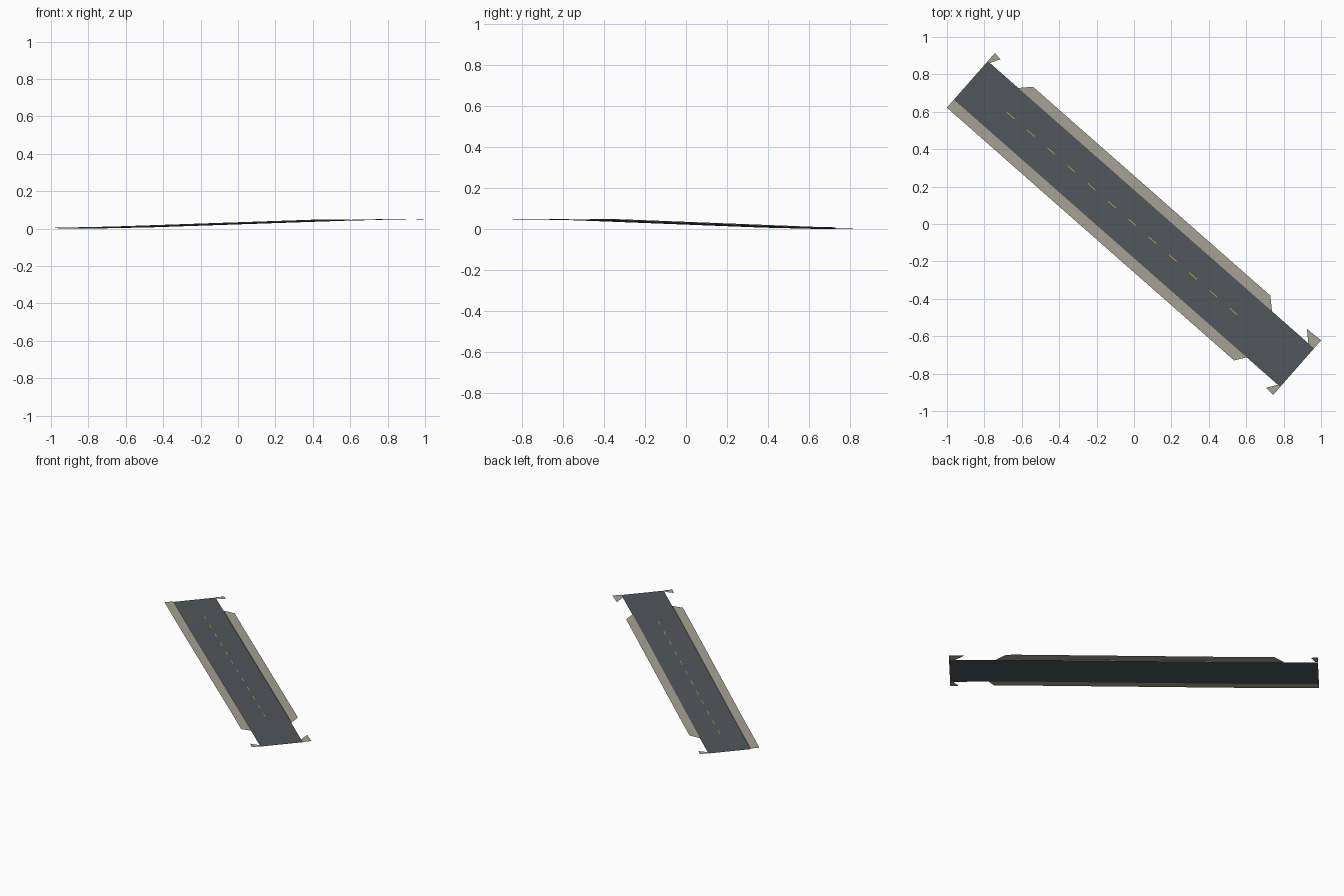
import bpy
from mathutils import Vector

if "Cube" in bpy.data.objects:
    bpy.data.objects.remove(bpy.data.objects["Cube"])

U = Vector((0.7507, -0.6607, 0))    # along the road
V = Vector((0.6607, 0.7507, 0))     # across the road
END, HALF, OUT, CURB = 1.162, 0.137, 0.194, 0.004
GRADE = [(-END, 0.0), (-0.72, 0.007), (0.72, 0.044), (END, 0.048)]


def height(s):
    for (a, za), (b, zb) in zip(GRADE, GRADE[1:]):
        if s <= b:
            return za + (zb - za) * (s - a) / (b - a)
    return GRADE[-1][1]


def point(s, v, lift=0.0):
    return U * s + V * v + Vector((0, 0, height(s) + lift))


def material(name, rgb):
    m = bpy.data.materials.new(name)
    m.diffuse_color = (*rgb, 1)
    m.use_nodes = True
    m.node_tree.nodes["Principled BSDF"].inputs["Base Color"].default_value = m.diffuse_color
    return m


def build(name, polys, mat):
    verts, faces = [], []
    for p in polys:
        faces.append(range(len(verts), len(verts) + len(p)))
        verts += p
    me = bpy.data.meshes.new(name)
    me.from_pydata(verts, [], [list(f) for f in faces])
    me.materials.append(mat)
    ob = bpy.data.objects.new(name, me)
    bpy.context.collection.objects.link(ob)


def upward(poly):
    n = (poly[1] - poly[0]).cross(poly[2] - poly[0])
    return poly if n.z > 0 else poly[::-1]


def strip(s0, s1, v0, v1, lift):
    # quads between two edges, split where the grade changes
    inner = [s0[0], -0.72, 0.72, s1[0]]
    outer = [s0[1], -0.72, 0.72, s1[1]]
    return [upward([point(inner[i], v0, lift), point(inner[i + 1], v0, lift),
                    point(outer[i + 1], v1, lift), point(outer[i], v1, lift)])
            for i in range(3)]


def curb(s0, s1, v):
    # upright kerb face along the road edge
    k = [s0, -0.72, 0.72, s1]
    faces = [[point(a, v), point(b, v), point(b, v, CURB), point(a, v, CURB)]
             for a, b in zip(k, k[1:])]
    return faces if v > 0 else [f[::-1] for f in faces]


asphalt = material("asphalt", (0.085, 0.093, 0.098))
concrete = material("concrete", (0.37, 0.355, 0.30))
paint = material("yellow_paint", (0.55, 0.42, 0.10))

# Sloping carriageway
build("road_surface", strip((-END, -END), (END, END), -HALF, HALF, 0), asphalt)

# Pavements, tapered at the ends
build("pavement_left", strip((-0.945, -0.89), (0.863, 0.80), HALF, OUT, CURB)
      + curb(-0.945, 0.863, HALF), concrete)
build("pavement_right", strip((-END, -END), (0.923, 0.884), -HALF, -OUT, CURB)
      + curb(-END, 0.923, -HALF), concrete)

# Small pavement corners at the road ends: end, side, inner and outer reach
for name, e, side, a, b in (("corner_start_left", -1, 1, 1.147, 1.118),
                            ("corner_end_left", 1, 1, 1.121, 1.064),
                            ("corner_end_right", 1, -1, 1.145, 1.109)):
    build(name, [upward([point(e * END, side * HALF, CURB / 2),
                         point(e * END, side * OUT, CURB / 2),
                         point(e * b, side * 0.190, CURB / 2),
                         point(e * a, side * HALF, CURB / 2)])], concrete)

# Dashed centre line
dashes = []
for i in range(12):
    s = -0.879 + i * 0.1444
    dashes.append(upward([point(s + d, w, 0.0008) for d, w in
                          ((-0.027, -0.002), (0.027, -0.002), (0.027, 0.002), (-0.027, 0.002))]))
build("centre_line_dashes", dashes, paint)
